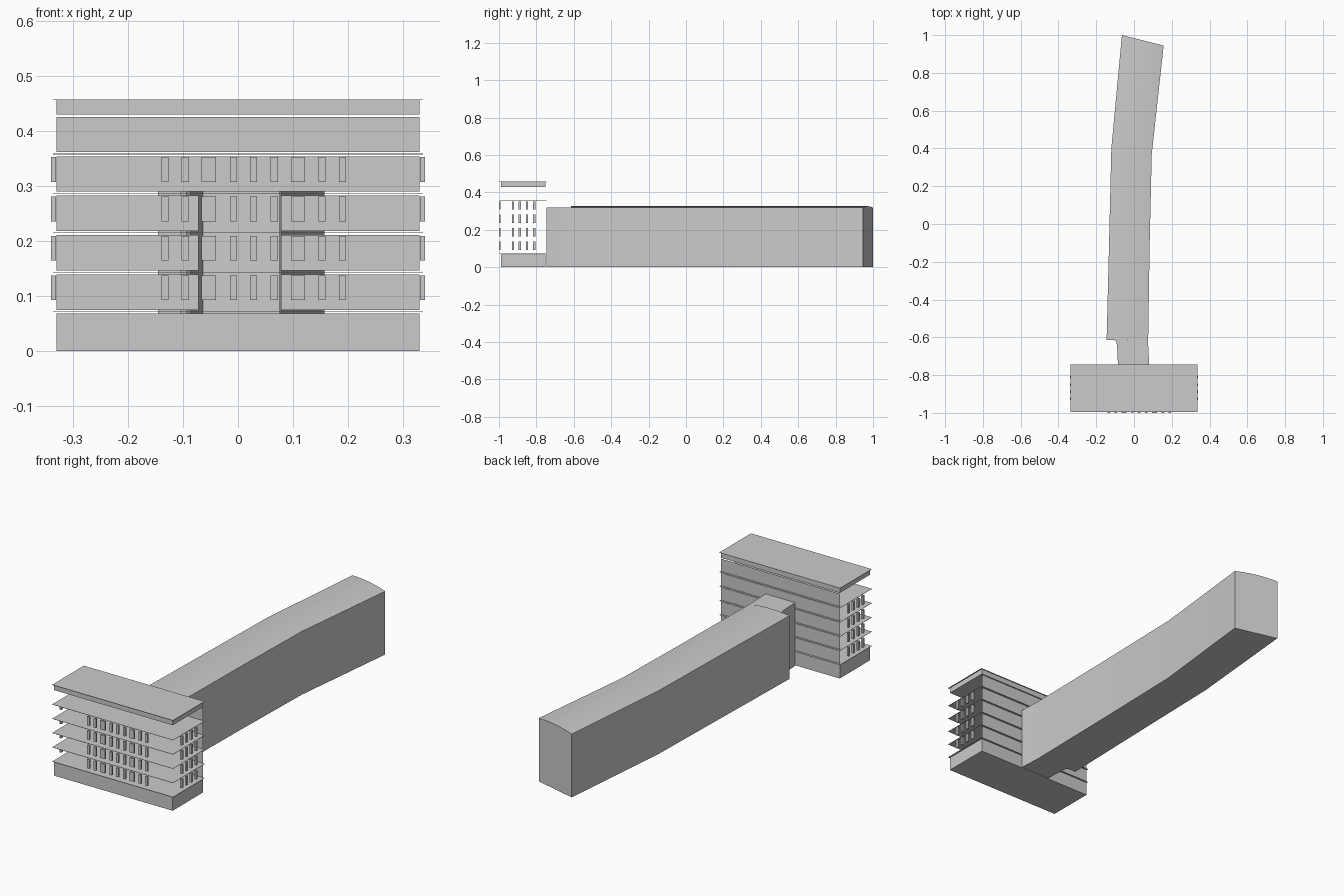
import bpy, bmesh

if "Cube" in bpy.data.objects:
    bpy.data.objects.remove(bpy.data.objects["Cube"])

grey = bpy.data.materials.new("light grey")
grey.diffuse_color = (0.6, 0.6, 0.6, 1)
grey.use_nodes = True
grey.node_tree.nodes["Principled BSDF"].inputs["Base Color"].default_value = grey.diffuse_color


def finish(name, bm):
    me = bpy.data.meshes.new(name)
    bm.to_mesh(me)
    bm.free()
    me.materials.append(grey)
    ob = bpy.data.objects.new(name, me)
    bpy.context.collection.objects.link(ob)
    return ob


def add_box(bm, x0, x1, y0, y1, z0, z1):
    v = [bm.verts.new((x, y, z)) for x in (x0, x1) for y in (y0, y1) for z in (z0, z1)]
    for f in ((0, 1, 3, 2), (4, 6, 7, 5), (0, 4, 5, 1), (2, 3, 7, 6), (0, 2, 6, 4), (1, 5, 7, 3)):
        bm.faces.new([v[i] for i in f])


def box(name, *dims):
    bm = bmesh.new()
    add_box(bm, *dims)
    return finish(name, bm)


def add_wall(bm, x0, x1, y, z0, z1):
    bm.faces.new([bm.verts.new(p) for p in ((x1, y, z0), (x0, y, z0), (x0, y, z1), (x1, y, z1))])


# base and roof blocks of the front building
box("base", -0.33, 0.33, -0.99, -0.75, 0, 0.068)
box("roof", -0.33, 0.33, -0.99, -0.75, 0.43, 0.457)

# thin overhanging floor sheets, plus the roof sheet
levels = [0.0715 + 0.0717 * i for i in range(5)]
bm = bmesh.new()
for z in levels + [0.457]:
    add_box(bm, -0.336, 0.336, -0.996, -0.745, z - 0.0006, z + 0.0006)
finish("floor_sheets", bm)

# rear wall panels, open where the long wing joins
bm = bmesh.new()
for i, z in enumerate(levels):
    z0, z1 = z + 0.0035, z + 0.0675
    if i < 3:
        add_wall(bm, -0.33, -0.072, -0.75, z0, z1)
        add_wall(bm, 0.078, 0.33, -0.75, z0, z1)
    else:
        add_wall(bm, -0.33, 0.33, -0.75, z0, z1)
finish("rear_wall_panels", bm)

# window plates on the front and both ends
front = [(-0.133, 0.0065), (-0.096, 0.0065), (-0.053, 0.013), (-0.008, 0.0065), (0.028, 0.0065),
         (0.066, 0.0065), (0.109, 0.013), (0.153, 0.0065), (0.19, 0.0065)]
bm_front, bm_end = bmesh.new(), bmesh.new()
for z in levels[:4]:
    z0, z1 = z + 0.021, z + 0.066
    for x, h in front:
        add_box(bm_front, x - h, x + h, -1.0, -0.991, z0, z1)
    for y in (-0.925, -0.888, -0.85, -0.812):
        for x0, x1 in ((-0.34, -0.331), (0.331, 0.34)):
            add_box(bm_end, x0, x1, y - 0.0065, y + 0.0065, z0, z1)
finish("front_windows", bm_front)
finish("end_windows", bm_end)

# long bent wing: stations (left x, left y, right x, right y, roof crown)
stations = [
    (-0.085, -0.745, 0.08, -0.745, 0),
    (-0.09, -0.64, 0.075, -0.64, 0),
    (-0.094, -0.622, 0.075, -0.622, 0),
    (-0.104, -0.615, 0.075, -0.615, 0),
    (-0.145, -0.615, 0.075, -0.614, 0.008),
    (-0.132, -0.1, 0.083, -0.1, 0.008),
    (-0.12, 0.4, 0.094, 0.37, 0.008),
    (-0.064, 1.0, 0.157, 0.945, 0.008),
]
N = 8
bm = bmesh.new()
rings = []
for xl, yl, xr, yr, crown in stations:
    ring = [bm.verts.new((xl, yl, 0))]
    for i in range(N + 1):
        t = i / N
        z = 0.318 + crown * 4 * t * (1 - t)
        ring.append(bm.verts.new((xl + (xr - xl) * t, yl + (yr - yl) * t, z)))
    ring.append(bm.verts.new((xr, yr, 0)))
    rings.append(ring)
for a, b in zip(rings, rings[1:]):
    for i in range(len(a)):
        j = (i + 1) % len(a)
        bm.faces.new((a[i], a[j], b[j], b[i]))
bm.faces.new(rings[-1])
bmesh.ops.recalc_face_normals(bm, faces=bm.faces[:])
wing = finish("long_wing", bm)
bpy.ops.object.select_all(action='DESELECT')
wing.select_set(True)
bpy.context.view_layer.objects.active = wing
bpy.ops.object.shade_smooth_by_angle(angle=0.5)
